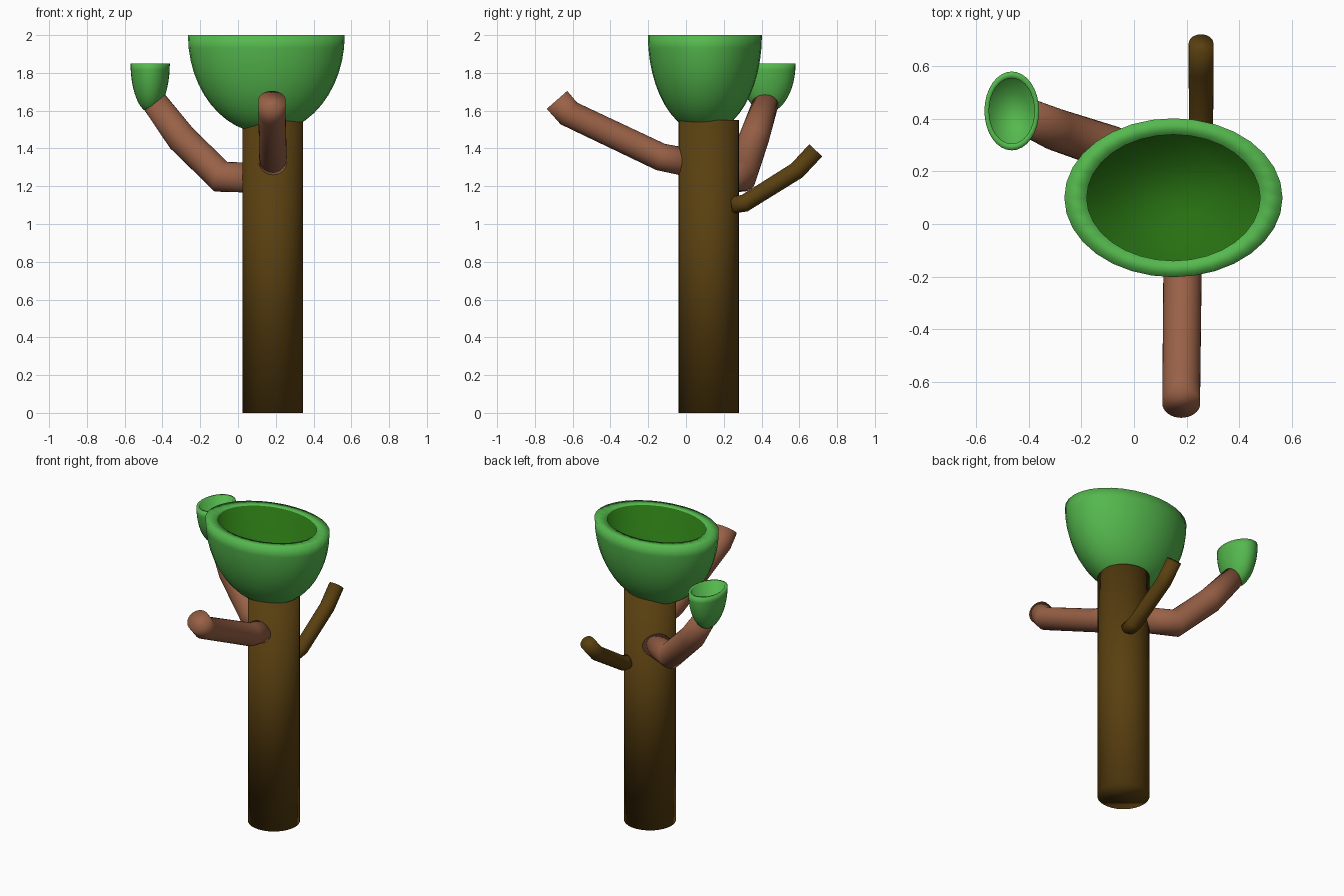
import bpy, bmesh
from math import sin, cos, pi
from mathutils import Vector

cube = bpy.data.objects.get("Cube")
if cube:
    bpy.data.objects.remove(cube)

SEG = 32


def material(name, rgb):
    m = bpy.data.materials.new(name)
    m.use_nodes = True
    m.diffuse_color = (*rgb, 1)
    bsdf = next(n for n in m.node_tree.nodes if n.type == 'BSDF_PRINCIPLED')
    bsdf.inputs["Base Color"].default_value = (*rgb, 1)
    return m


leaf = material("leaf green", (0.09, 0.48, 0.075))
deep = material("deep green", (0.02, 0.16, 0.006))
bark = material("dark bark", (0.10, 0.05, 0.005))
limb = material("reddish bark", (0.32, 0.12, 0.062))


def finish(bm, name, mats):
    bmesh.ops.recalc_face_normals(bm, faces=bm.faces)
    for f in bm.faces:
        f.smooth = True
    me = bpy.data.meshes.new(name)
    bm.to_mesh(me)
    bm.free()
    for m in mats:
        me.materials.append(m)
    ob = bpy.data.objects.new(name, me)
    bpy.context.collection.objects.link(ob)
    return ob


def bridge(bm, a, b):
    n = len(a)
    return [bm.faces.new((a[i], a[(i + 1) % n], b[(i + 1) % n], b[i])) for i in range(n)]


def tube(name, path, radii, ref, mat):
    """Capped round tube along a path, with mitred bends."""
    bm = bmesh.new()
    pts = [Vector(p) for p in path]
    rings = []
    for i, p in enumerate(pts):
        before = (p - pts[i - 1]).normalized() if i else Vector()
        after = (pts[i + 1] - p).normalized() if i + 1 < len(pts) else Vector()
        t = (before + after).normalized()
        u = t.cross(Vector(ref)).normalized()
        v = t.cross(u)
        rings.append([bm.verts.new(p + radii[i] * (u * cos(2 * pi * k / SEG) + v * sin(2 * pi * k / SEG)))
                      for k in range(SEG)])
    for a, b in zip(rings, rings[1:]):
        bridge(bm, a, b)
    bm.faces.new(rings[0])
    bm.faces.new(rings[-1])
    return finish(bm, name, [mat])


def cup(name, center, size, rim, floor_depth, inner):
    """Half ellipsoid with a flat rim and a straight-walled hollow."""
    bm = bmesh.new()
    c = Vector(center)
    rx, ry, depth = size

    def ring(s, drop):
        return [bm.verts.new(c + Vector((s * rx * cos(2 * pi * k / SEG),
                                         s * ry * sin(2 * pi * k / SEG), -drop)))
                for k in range(SEG)]

    steps = 12
    angles = [pi / 2 * i / steps for i in range(steps)]
    rings = [ring(cos(a), depth * sin(a)) for a in angles]
    for a, b in zip(rings, rings[1:]):
        bridge(bm, a, b)
    tip = bm.verts.new(c - Vector((0, 0, depth)))
    last = rings[-1]
    for k in range(SEG):
        bm.faces.new((last[k], last[(k + 1) % SEG], tip))
    # rim, then the hollow
    lip, floor = ring(rim, 0), ring(rim, floor_depth)
    bridge(bm, rings[0], lip)
    hollow = bridge(bm, lip, floor) + [bm.faces.new(floor)]
    for f in hollow:
        f.material_index = 1
    return finish(bm, name, [leaf, inner])


# trunk
tube("trunk", [(0.185, 0.12, 0), (0.185, 0.12, 1.55)], [0.16] * 2, (1, 0, 0), bark)

# branches
tube("front_branch",
     [(0.185, 0.04, 1.32), (0.185, -0.135, 1.355), (0.18, -0.62, 1.585), (0.18, -0.683, 1.657)],
     [0.075, 0.073, 0.072, 0.072], (1, 0, 0), limb)
tube("back_branch",
     [(0.255, 0.24, 1.10), (0.255, 0.31, 1.11), (0.255, 0.587, 1.283), (0.255, 0.687, 1.39)],
     [0.045, 0.046, 0.047, 0.047], (1, 0, 0), bark)
tube("right_branch",
     [(0.10, 0.20, 1.245), (-0.09, 0.29, 1.25), (-0.30, 0.36, 1.455), (-0.445, 0.425, 1.65)],
     [0.08, 0.085, 0.08, 0.068], (0, 1, 0), limb)

# foliage cups
cup("main_crown", (0.15, 0.10, 2.0), (0.415, 0.302, 0.52), 0.795, 0.18, deep)
cup("small_crown", (-0.465, 0.43, 1.85), (0.104, 0.15, 0.26), 0.83, 0.09, leaf)
